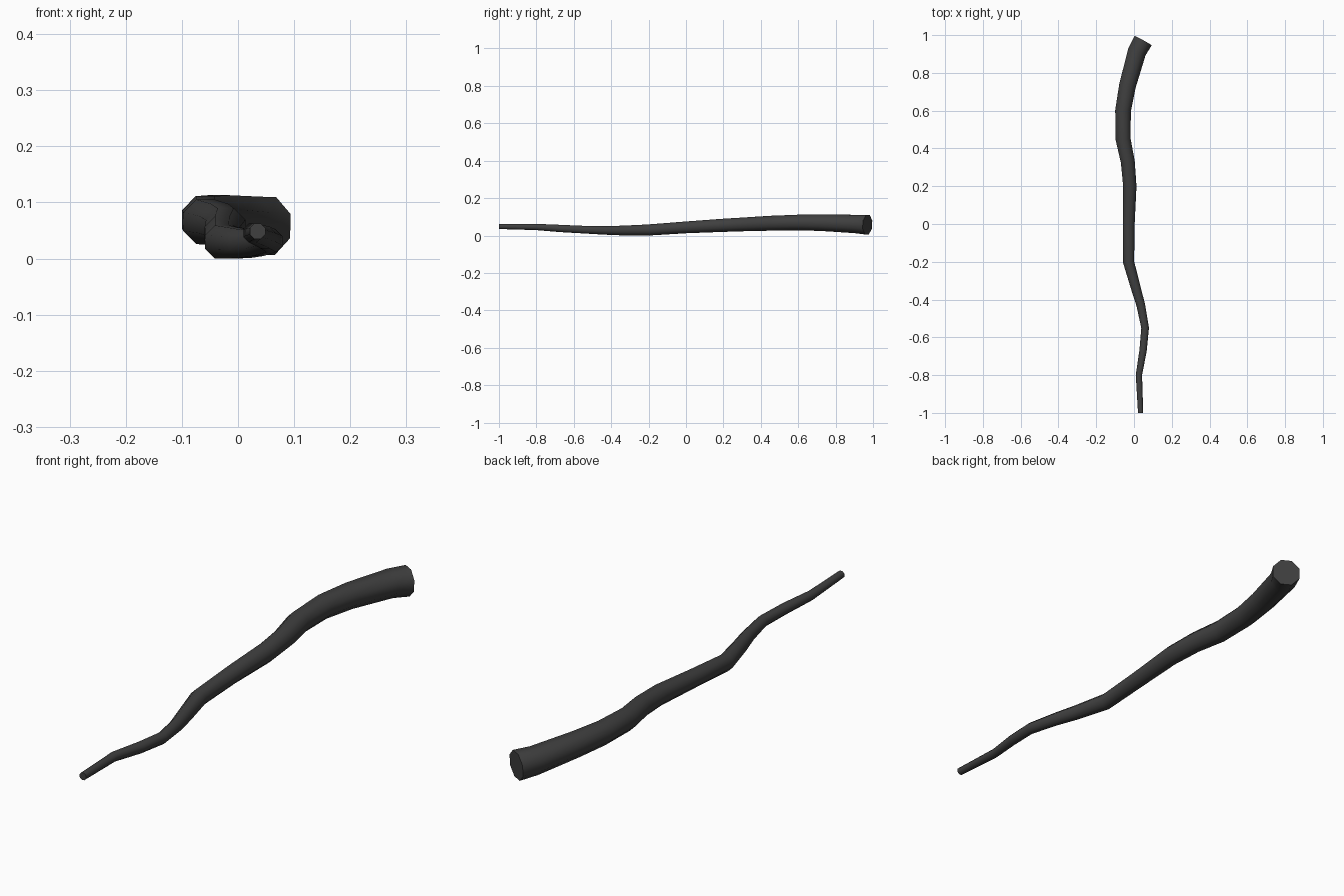
import bpy, bmesh, math
from mathutils import Vector

if "Cube" in bpy.data.objects:
    bpy.data.objects.remove(bpy.data.objects["Cube"])

SIDES = 8
# centreline stations: x, y, z, radius
PATH = [
    (0.035, -1.00, 0.057, 0.015), (0.026, -0.80, 0.054, 0.018),
    (0.048, -0.67, 0.046, 0.021), (0.059, -0.55, 0.040, 0.022),
    (0.036, -0.43, 0.036, 0.025), (0.010, -0.34, 0.035, 0.028),
    (-0.029, -0.20, 0.038, 0.032), (-0.028, 0.00, 0.052, 0.034),
    (-0.022, 0.20, 0.063, 0.038), (-0.033, 0.33, 0.069, 0.040),
    (-0.058, 0.45, 0.074, 0.043), (-0.058, 0.60, 0.078, 0.045),
    (-0.035, 0.73, 0.077, 0.048), (0.015, 0.91, 0.070, 0.053),
    (0.048, 0.97, 0.066, 0.056),
]

pts = [Vector(p[:3]) for p in PATH]
bm = bmesh.new()
rings = []
for i, p in enumerate(pts):
    # ring square to the local direction of the branch
    t = (pts[min(i + 1, len(pts) - 1)] - pts[max(i - 1, 0)]).normalized()
    if i == 0:
        t = Vector((0, 1, 0))
    side = t.cross(Vector((0, 0, 1))).normalized()
    up = side.cross(t)
    r = PATH[i][3]
    ring = []
    for k in range(SIDES):
        a = 2 * math.pi * (k + 0.5) / SIDES
        ring.append(bm.verts.new(p + r * (math.cos(a) * side + math.sin(a) * up)))
    rings.append(ring)

# skin between rings, then end caps
for a, b in zip(rings, rings[1:]):
    for k in range(SIDES):
        n = (k + 1) % SIDES
        bm.faces.new((a[k], a[n], b[n], b[k]))
bm.faces.new(rings[0])
bm.faces.new(rings[-1])
bmesh.ops.recalc_face_normals(bm, faces=bm.faces)

mesh = bpy.data.meshes.new("branch")
bm.to_mesh(mesh)
bm.free()
branch = bpy.data.objects.new("branch", mesh)
bpy.context.collection.objects.link(branch)

# dark charcoal bark
mat = bpy.data.materials.new("charcoal")
mat.diffuse_color = (0.05, 0.05, 0.05, 1)
mat.use_nodes = True
mat.node_tree.nodes["Principled BSDF"].inputs["Base Color"].default_value = mat.diffuse_color
mesh.materials.append(mat)

bpy.context.view_layer.objects.active = branch
branch.select_set(True)
bpy.ops.object.shade_smooth_by_angle(angle=math.radians(50))

# stand on the ground
low = min(v.co.z for v in mesh.vertices)
for v in mesh.vertices:
    v.co.z -= low
